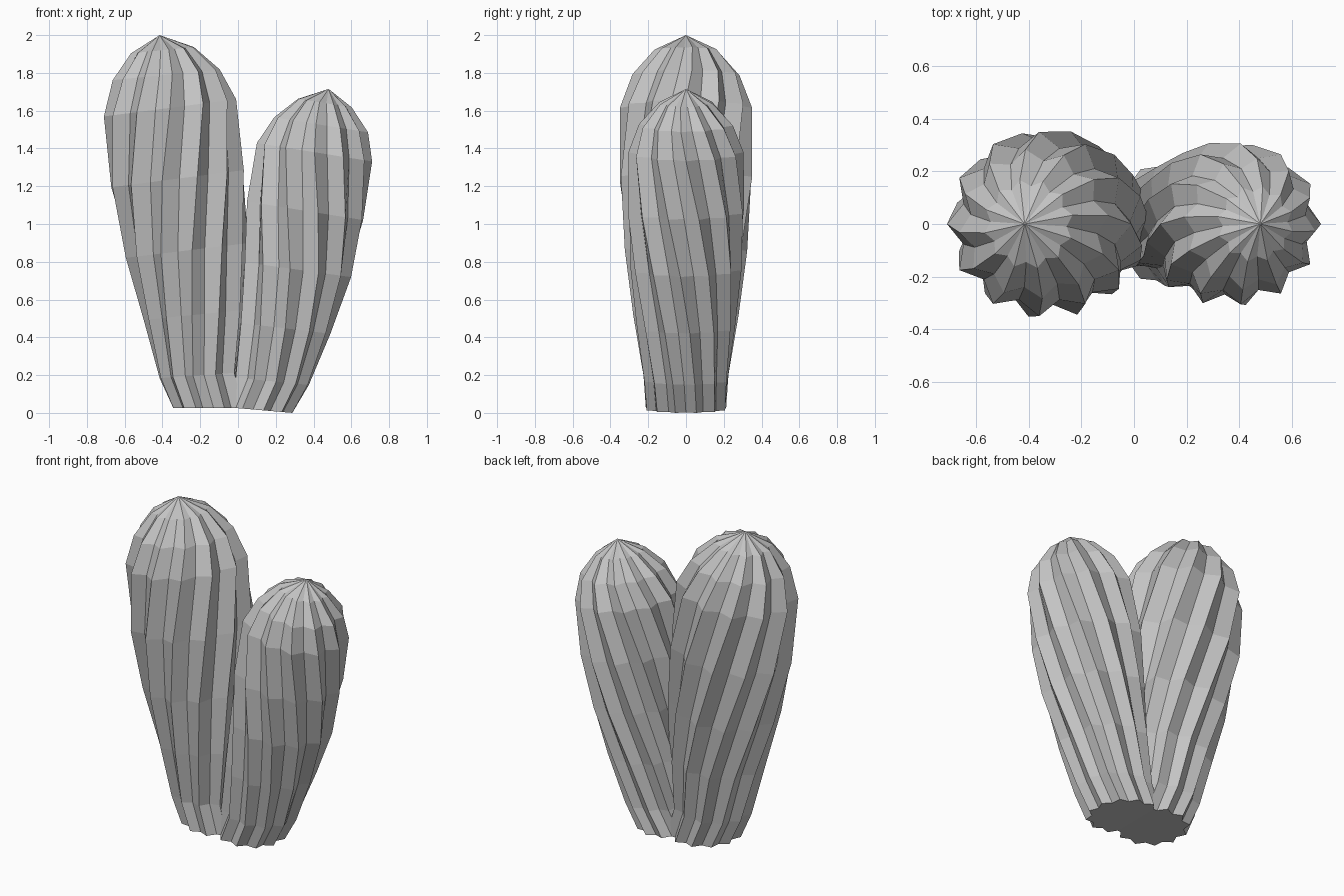
import bpy, bmesh
from math import sin, cos, pi, radians

cube = bpy.data.objects.get("Cube")
if cube:
    bpy.data.objects.remove(cube)

RIBS = 12

grey = bpy.data.materials.new("plain grey")
grey.use_nodes = True
colour = (0.55, 0.55, 0.55, 1)
grey.diffuse_color = colour
grey.node_tree.nodes["Principled BSDF"].inputs["Base Color"].default_value = colour


def make_stem(name, rings, tip, start, twist, groove=0.85):
    """Loft twisted, ribbed rings (x, z, radius, tilt) up to a pointed tip."""
    bm = bmesh.new()
    count = RIBS * 2
    loops = []
    z_ref = rings[5][1]          # height at which the first rib faces 'start'
    for x, z, radius, tilt in rings:
        turn = start + twist * ((z / z_ref) ** 1.3 - 1)
        loop = []
        for i in range(count):
            a = turn + 2 * pi * i / count
            r = radius * (groove if i % 2 else 1)
            dx = r * cos(a)
            loop.append(bm.verts.new((x + dx, r * sin(a), z + dx * tilt)))
        loops.append(loop)
    # ribbed walls
    for low, high in zip(loops, loops[1:]):
        for i in range(count):
            j = (i + 1) % count
            bm.faces.new((low[i], low[j], high[j], high[i]))
    # pointed crown and flat base
    top = bm.verts.new((tip[0], 0, tip[1]))
    for i in range(count):
        bm.faces.new((loops[-1][i], loops[-1][(i + 1) % count], top))
    bm.faces.new(loops[0][::-1])
    mesh = bpy.data.meshes.new(name)
    bm.to_mesh(mesh)
    bm.free()
    mesh.materials.append(grey)
    obj = bpy.data.objects.new(name, mesh)
    bpy.context.collection.objects.link(obj)


# tall stem leaning to the right
make_stem("tall_stem", [
    (-0.13, 0.026, 0.22, 0.0),
    (-0.19, 0.20, 0.23, 0.07),
    (-0.22, 0.52, 0.28, 0.1),
    (-0.27, 0.86, 0.325, 0.12),
    (-0.32, 1.24, 0.36, 0.13),
    (-0.36, 1.615, 0.35, 0.13),
    (-0.38, 1.79, 0.285, 0.1),
    (-0.40, 1.92, 0.17, 0.1),
], (-0.415, 2.0), pi, radians(45))

# short stem leaning to the left, twisted the other way
make_stem("short_stem", [
    (0.08, 0.018, 0.215, -0.086),
    (0.155, 0.17, 0.225, -0.1),
    (0.23, 0.45, 0.26, -0.12),
    (0.305, 0.76, 0.295, -0.14),
    (0.355, 1.07, 0.315, -0.16),
    (0.405, 1.38, 0.305, -0.16),
    (0.44, 1.525, 0.25, -0.16),
    (0.46, 1.64, 0.145, -0.16),
], (0.48, 1.715), 0, radians(-45))
